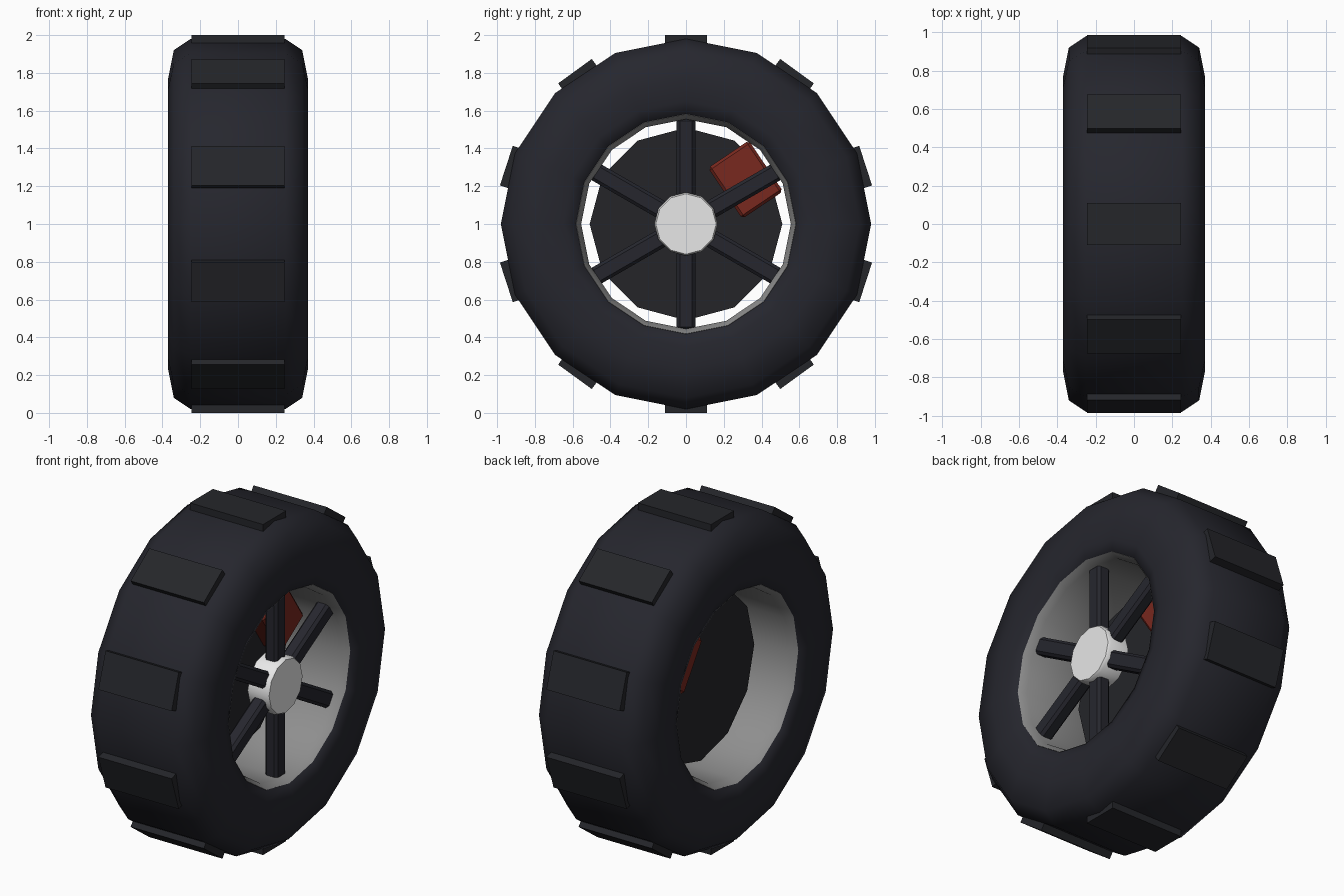
import bpy
from math import cos, sin, pi, radians
from mathutils import Matrix, Vector

if "Cube" in bpy.data.objects:
    bpy.data.objects.remove(bpy.data.objects["Cube"])

CENTRE = Vector((0, 0, 1))


def material(name, r, g, b):
    mat = bpy.data.materials.new(name)
    mat.use_nodes = True
    mat.diffuse_color = (r, g, b, 1)
    mat.node_tree.nodes["Principled BSDF"].inputs["Base Color"].default_value = (r, g, b, 1)
    return mat


rubber = material("dark rubber", 0.019, 0.0195, 0.027)
tread_rubber = material("tread rubber", 0.018, 0.019, 0.023)
rim_steel = material("rim steel", 0.27, 0.27, 0.27)
hub_steel = material("bright hub steel", 0.8, 0.8, 0.8)
dark_metal = material("dark metal", 0.019, 0.0195, 0.027)
disc_metal = material("disc metal", 0.018, 0.0185, 0.022)
red = material("brake red", 0.19, 0.021, 0.013)


def smooth(obj, angle):
    bpy.ops.object.select_all(action="DESELECT")
    obj.select_set(True)
    bpy.context.view_layer.objects.active = obj
    bpy.ops.object.shade_smooth_by_angle(angle=radians(angle))


def lathe(name, profile, sides, mat, closed=True, angle=50):
    """Turn (x, radius) points around the wheel axle."""
    n = len(profile)
    verts = [CENTRE + Vector((x, r * cos(2 * pi * i / sides), r * sin(2 * pi * i / sides)))
             for i in range(sides) for x, r in profile]
    faces = []
    for i in range(sides):
        a, b = i * n, (i + 1) % sides * n
        for j in range(n if closed else n - 1):
            k = (j + 1) % n
            faces.append((a + j, b + j, b + k, a + k))
    if not closed:
        faces.append([i * n for i in reversed(range(sides))])
        faces.append([i * n + n - 1 for i in range(sides)])
    mesh = bpy.data.meshes.new(name)
    mesh.from_pydata(verts, [], faces)
    mesh.materials.append(mat)
    obj = bpy.data.objects.new(name, mesh)
    bpy.context.collection.objects.link(obj)
    # consistent outward normals
    bpy.context.view_layer.objects.active = obj
    bpy.ops.object.select_all(action="DESELECT")
    obj.select_set(True)
    bpy.ops.object.mode_set(mode="EDIT")
    bpy.ops.mesh.select_all(action="SELECT")
    bpy.ops.mesh.normals_make_consistent(inside=False)
    bpy.ops.object.mode_set(mode="OBJECT")
    smooth(obj, angle)
    return obj


def radial_box(name, x, radius, degrees, size, mat, bevel=0.0, turn=None):
    """Box at a polar spot; size is (across, radial, tangential)."""
    a = radians(degrees)
    bpy.ops.mesh.primitive_cube_add(size=1)
    obj = bpy.context.object
    obj.name = name
    spot = CENTRE + Vector((x, radius * cos(a), radius * sin(a)))
    spin = Matrix.Rotation(a if turn is None else radians(turn), 4, "X")
    obj.data.transform(Matrix.Translation(spot) @ spin @ Matrix.Diagonal((*size, 1)))
    obj.data.materials.append(mat)
    if bevel:
        mod = obj.modifiers.new("Bevel", "BEVEL")
        mod.width = bevel
        mod.segments = 1
    return obj


# Tyre: mirrored half profile, closed through the bead
half = [(0.25, 0.98), (0.34, 0.92), (0.37, 0.77), (0.365, 0.65), (0.345, 0.583), (0.30, 0.57)]
lathe("tyre", half + [(-x, r) for x, r in reversed(half)], 16, rubber, angle=75)

# Tread blocks
for i in range(10):
    radial_box(f"tread_block_{i + 1}", 0, 0.965, 90 + 36 * i, (0.49, 0.07, 0.22), tread_rubber)

# Rim barrel with flared lips
lip = [(0.33, 0.59), (0.345, 0.581), (0.30, 0.555)]
lathe("rim", lip + [(-x, r) for x, r in reversed(lip)], 16, rim_steel, angle=40)

# Hub cap
lathe("hub", [(0.18, 0.165), (0.305, 0.168), (0.32, 0.16)], 12, hub_steel, closed=False, angle=60)

# Spokes
for i in range(6):
    radial_box(f"spoke_{i + 1}", 0.25, 0.33, 30 + 60 * i, (0.085, 0.465, 0.098), dark_metal, 0.016)

# Brake disc and caliper
lathe("brake_disc", [(-0.10, 0.51), (-0.03, 0.51)], 12, disc_metal, closed=False, angle=35)
radial_box("brake_caliper", -0.055, 0.393, 36.7, (0.29, 0.26, 0.325), red, 0.015, turn=34)
